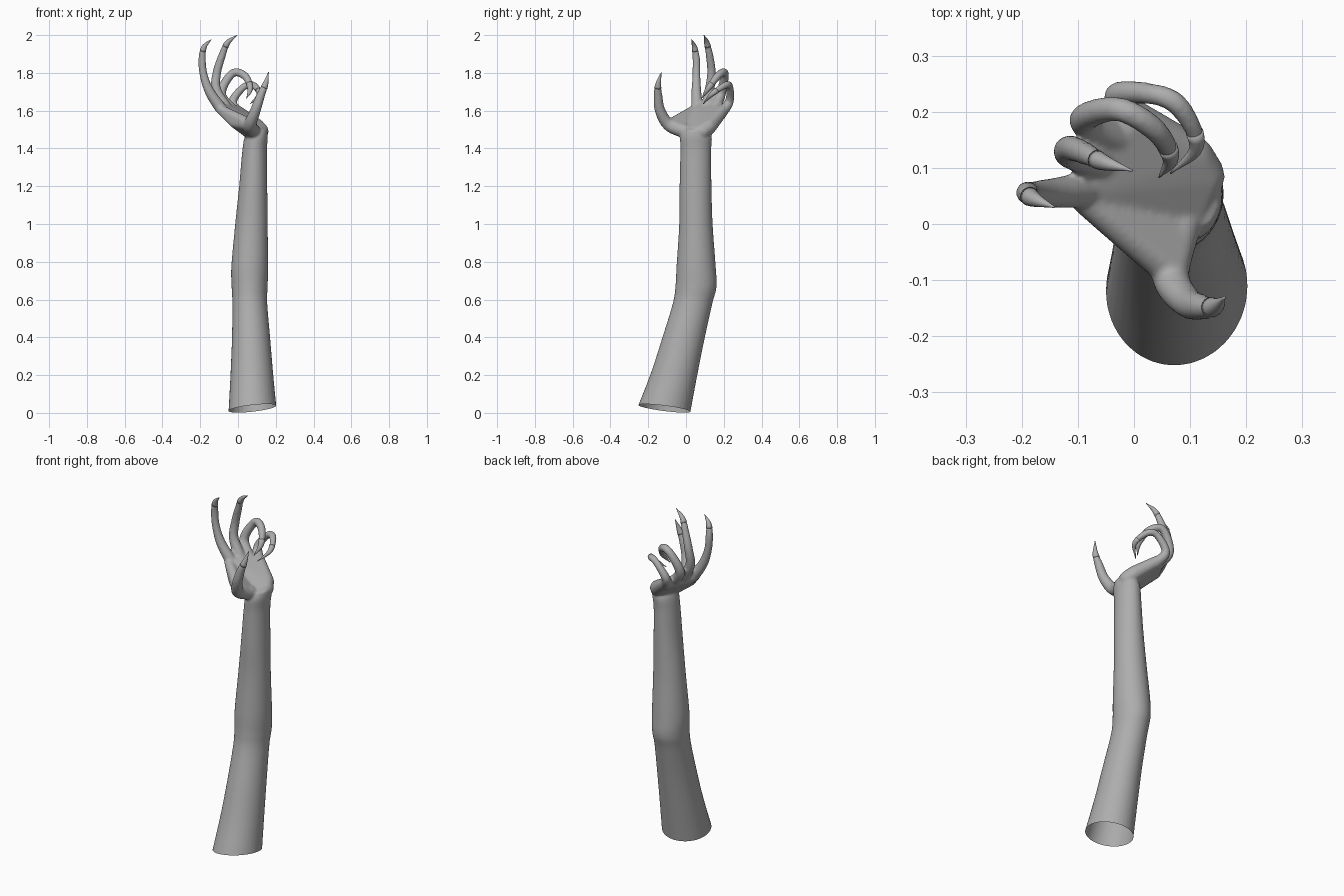
import bpy, bmesh, math
from mathutils import Vector

if "Cube" in bpy.data.objects:
    bpy.data.objects.remove(bpy.data.objects["Cube"])

skin = bpy.data.materials.new("grey_skin")
skin.diffuse_color = (0.42, 0.42, 0.42, 1)
skin.use_nodes = True
skin.node_tree.nodes["Principled BSDF"].inputs["Base Color"].default_value = skin.diffuse_color
SIDES = 20


def loft(bm, rings):
    """Closed skin over a list of rings of points."""
    vs = [[bm.verts.new(p) for p in r] for r in rings]
    n = len(vs[0])
    faces = []
    for a, b in zip(vs, vs[1:]):
        for i in range(n):
            j = (i + 1) % n
            faces.append(bm.faces.new((a[i], a[j], b[j], b[i])))
    faces.append(bm.faces.new(vs[0][::-1]))
    faces.append(bm.faces.new(vs[-1]))
    bmesh.ops.recalc_face_normals(bm, faces=faces)


def spline(rows, steps=6):
    """Catmull-Rom samples through rows of numbers."""
    rows = [Vector(r) for r in rows]
    p = [rows[0] * 2 - rows[1]] + rows + [rows[-1] * 2 - rows[-2]]
    out = []
    for a, b, c, d in zip(p, p[1:], p[2:], p[3:]):
        for k in range(steps):
            t = k / steps
            out.append(0.5 * (b * 2 + (c - a) * t + (a * 2 - b * 5 + c * 4 - d) * t * t
                              + (b * 3 - a - c * 3 + d) * t ** 3))
    return out + [rows[-1]]


def tube(bm, samples, grow=1.0):
    """Round tube through samples of x, y, z, radius."""
    pts = [s.to_3d() for s in samples]
    side, rings = None, []
    for i, s in enumerate(samples):
        tan = (pts[min(i + 1, len(pts) - 1)] - pts[max(i - 1, 0)]).normalized()
        side = tan.orthogonal() if side is None else side - tan * side.dot(tan)
        side.normalize()
        up = tan.cross(side)
        r = max(s[3], 0.0015) * grow
        rings.append([pts[i] + (side * math.cos(a) + up * math.sin(a)) * r
                      for a in (2 * math.pi * k / SIDES for k in range(SIDES))])
    loft(bm, rings)


def hull(bm, balls):
    """Convex skin around balls given as x, y, z, radius."""
    part = bmesh.new()
    for x, y, z, r in balls:
        for v in range(9):
            t = math.pi * v / 8
            for u in range(12 if 0 < v < 8 else 1):
                a = math.pi * u / 6
                part.verts.new((x + r * math.sin(t) * math.cos(a),
                                y + r * math.sin(t) * math.sin(a), z + r * math.cos(t)))
    bmesh.ops.convex_hull(part, input=part.verts[:])
    bmesh.ops.delete(part, geom=[v for v in part.verts if not v.link_faces], context='VERTS')
    bmesh.ops.recalc_face_normals(part, faces=part.faces[:])
    mesh = bpy.data.meshes.new("hull")
    part.to_mesh(mesh)
    part.free()
    bm.from_mesh(mesh)
    bpy.data.meshes.remove(mesh)


def finish(bm, name):
    mesh = bpy.data.meshes.new(name)
    bm.to_mesh(mesh)
    bm.free()
    mesh.materials.append(skin)
    for p in mesh.polygons:
        p.use_smooth = True
    ob = bpy.data.objects.new(name, mesh)
    bpy.context.collection.objects.link(ob)
    return ob


# Finger paths from knuckle to claw tip: x, y, z, radius
digits = {
    "index": [(-0.09, 0.06, 1.61, .032), (-0.15, 0.055, 1.70, .026), (-0.182, 0.055, 1.79, .021),
              (-0.19, 0.055, 1.87, .020), (-0.18, 0.045, 1.935, .014), (-0.142, 0.03, 1.977, .001)],
    "middle": [(-0.06, 0.11, 1.61, .032), (-0.115, 0.125, 1.71, .026), (-0.112, 0.135, 1.80, .023),
               (-0.085, 0.125, 1.89, .020), (-0.055, 0.11, 1.96, .014), (-0.003, 0.095, 2.0, .001)],
    "ring": [(-0.03, 0.15, 1.60, .032), (-0.09, 0.185, 1.69, .026), (-0.03, 0.205, 1.797, .022),
             (0.035, 0.17, 1.785, .021), (0.065, 0.12, 1.72, .015), (0.045, 0.083, 1.665, .001)],
    "little": [(0.01, 0.18, 1.58, .032), (-0.03, 0.228, 1.645, .024), (0.03, 0.232, 1.725, .019),
               (0.08, 0.21, 1.735, .019), (0.112, 0.14, 1.69, .013), (0.065, 0.09, 1.635, .001)],
    "thumb": [(0.08, 0.0, 1.49, .04), (0.065, -0.09, 1.525, .034), (0.092, -0.137, 1.60, .028),
              (0.12, -0.148, 1.68, .023), (0.145, -0.147, 1.74, .015), (0.162, -0.13, 1.805, .001)],
}

body = bmesh.new()

# Arm cross-sections: z, left, right, front, back
arm = [(-0.04, -.053, .21, -.285, .015), (0.2, -.04, .187, -.19, .06), (0.4, -.032, .17, -.125, .10),
       (0.58, -.03, .155, -.07, .14), (0.67, -.034, .157, -.056, .162), (0.78, -.035, .16, -.05, .157),
       (1.0, -.015, .157, -.036, .141), (1.2, .006, .155, -.034, .135), (1.38, .022, .153, -.03, .133),
       (1.46, .035, .158, -.03, .137), (1.5, .06, .155, -.01, .12)]
rings = []
for z, l, r, f, b in spline(arm):
    rings.append([((l + r) / 2 + (r - l) / 2 * math.cos(a), (f + b) / 2 + (b - f) / 2 * math.sin(a), z)
                  for a in (2 * math.pi * k / 32 for k in range(32))])
loft(body, rings)

# Palm slab, heel and thumb web
hull(body, [(0.09, 0.01, 1.475, .04), (0.118, 0.085, 1.49, .045), (0.10, 0.12, 1.515, .042),
            (-0.085, 0.06, 1.605, .03), (-0.06, 0.11, 1.605, .03), (-0.03, 0.155, 1.60, .03),
            (0.0, 0.19, 1.595, .032)])
hull(body, [(0.085, 0.02, 1.475, .04), (0.065, -0.08, 1.525, .033),
            (-0.02, -0.015, 1.535, .026), (-0.09, 0.045, 1.605, .026)])

# Fingers, with separate claw tips that stay sharp
for name, path in digits.items():
    samples = spline(path)
    tube(body, samples)
    claw = bmesh.new()
    tube(claw, samples[-9:], 1.02)
    finish(claw, name + "_claw")

# Fuse arm, palm and fingers into one soft skin
rough = finish(body, "rough_arm")
remesh = rough.modifiers.new("fuse", 'REMESH')
remesh.mode = 'VOXEL'
remesh.voxel_size = 0.006
soft = rough.modifiers.new("soften", 'SMOOTH')
soft.factor = 0.5
soft.iterations = 8
graph = bpy.context.evaluated_depsgraph_get()
fused = bpy.data.meshes.new_from_object(rough.evaluated_get(graph))
bpy.data.objects.remove(rough)

# Slanted open cut at the lower end
skin_bm = bmesh.new()
skin_bm.from_mesh(fused)
bmesh.ops.bisect_plane(skin_bm, geom=skin_bm.verts[:] + skin_bm.edges[:] + skin_bm.faces[:],
                       plane_co=(0.08, -0.11, 0.024), plane_no=(-0.115, 0.13, 1), clear_inner=True)
finish(skin_bm, "arm_and_hand")
